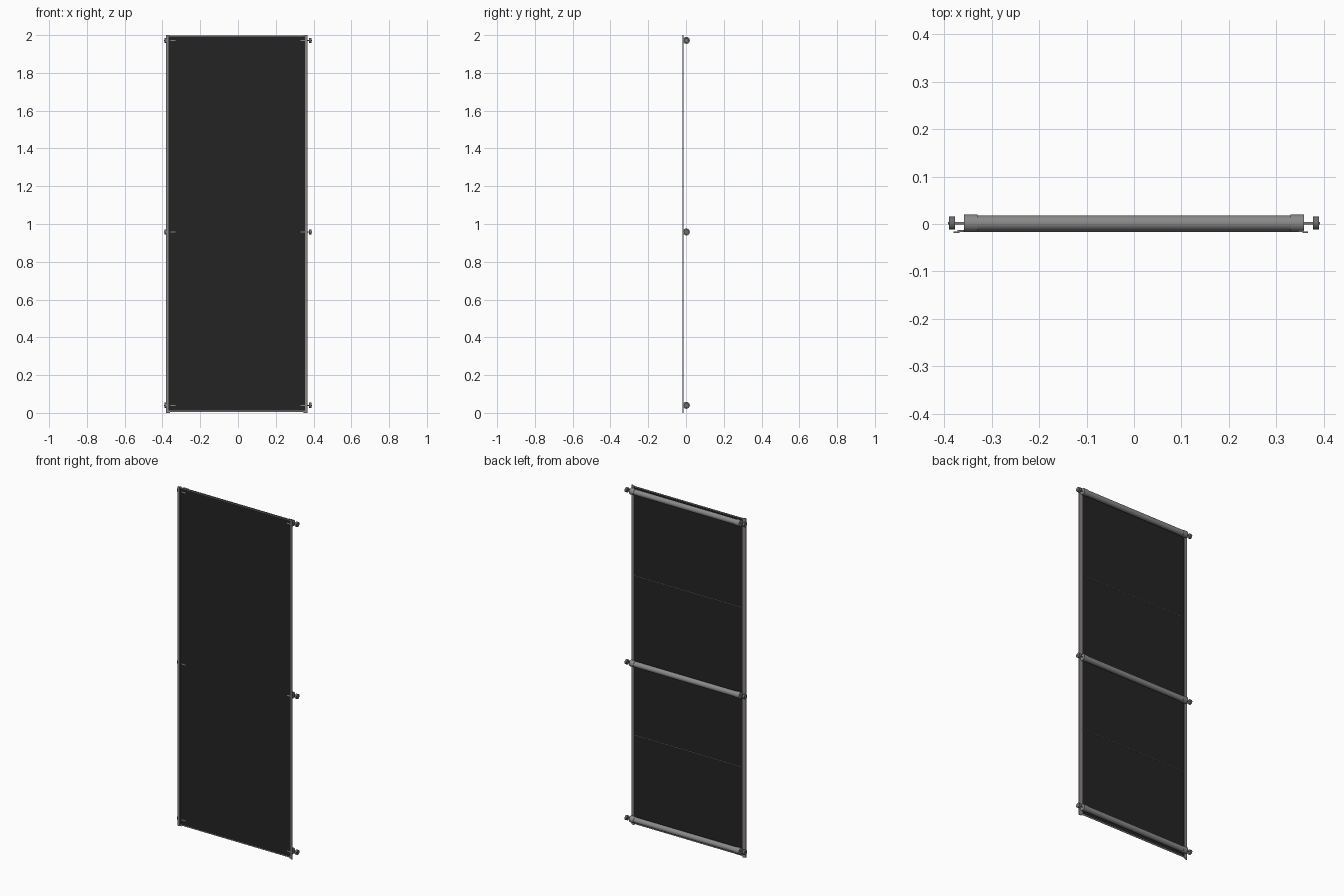
import bpy
import bmesh
import math
from mathutils import Matrix, Vector

cube = bpy.data.objects.get("Cube")
if cube:
    bpy.data.objects.remove(cube, do_unlink=True)


def material(name, rgb):
    mat = bpy.data.materials.new(name)
    mat.use_nodes = True
    color = (*rgb, 1)
    mat.diffuse_color = color
    mat.node_tree.nodes["Principled BSDF"].inputs["Base Color"].default_value = color
    return mat


BLACK = material("black_belt", (0.017, 0.017, 0.017))
STEEL = material("steel_grey", (0.25, 0.25, 0.25))
TRIM = material("trim_grey", (0.26, 0.23, 0.23))
DARK = material("dark_steel", (0.15, 0.15, 0.15))


def finish(name, bm, mat, smooth=False):
    bmesh.ops.recalc_face_normals(bm, faces=bm.faces)
    mesh = bpy.data.meshes.new(name)
    bm.to_mesh(mesh)
    bm.free()
    mesh.materials.append(mat)
    obj = bpy.data.objects.new(name, mesh)
    bpy.context.collection.objects.link(obj)
    if smooth:
        bpy.ops.object.select_all(action="DESELECT")
        obj.select_set(True)
        bpy.context.view_layer.objects.active = obj
        bpy.ops.object.shade_smooth_by_angle(angle=math.radians(40))
    return obj


def box(name, low, high, mat):
    bm = bmesh.new()
    low, high = Vector(low), Vector(high)
    size = Matrix.Diagonal((*(high - low), 1))
    bmesh.ops.create_cube(bm, size=1, matrix=Matrix.Translation((low + high) / 2) @ size)
    return finish(name, bm, mat)


def rod(name, x0, x1, y, z, radius, mat, sides=32):
    bm = bmesh.new()
    place = Matrix.Translation(((x0 + x1) / 2, y, z)) @ Matrix.Rotation(math.pi / 2, 4, "Y")
    bmesh.ops.create_cone(bm, cap_ends=True, segments=sides, radius1=radius,
                          radius2=radius, depth=abs(x1 - x0), matrix=place)
    return finish(name, bm, mat, smooth=True)


MID = -0.0065      # centre line of the sheet and its rails
AXIS_Y = 0.0017    # depth of the roller axes
HEIGHTS = {"bottom": 0.04, "middle": 0.958, "top": 1.972}

# Dark sheet with thin hems at its ends
box("sheet", (MID - 0.364, -0.0165, 0.01), (MID + 0.364, -0.0148, 1.994), BLACK)
box("bottom_hem", (MID - 0.364, -0.017, 0.006), (MID + 0.364, -0.0145, 0.012), TRIM)
box("top_hem", (MID - 0.364, -0.017, 1.992), (MID + 0.364, -0.0145, 1.997), TRIM)

# Stepped side rails: front flange outside, back flange inside
for side, s in (("left", 1), ("right", -1)):
    profile = [(0.361, -0.019), (0.3735, -0.019), (0.3735, -0.0155),
               (0.365, -0.0155), (0.365, -0.0125), (0.353, -0.0125),
               (0.353, -0.0148), (0.361, -0.0148)]
    bm = bmesh.new()
    face = bm.faces.new([bm.verts.new((MID + s * x, y, 0)) for x, y in profile])
    up = bmesh.ops.extrude_face_region(bm, geom=[face])["geom"]
    bmesh.ops.translate(bm, vec=(0, 0, 2),
                        verts=[v for v in up if isinstance(v, bmesh.types.BMVert)])
    finish(side + "_rail", bm, TRIM)

# Rollers with end collars, axles and end discs
for level, z in HEIGHTS.items():
    rod(level + "_roller", -0.335, 0.335, AXIS_Y, z, 0.0163, STEEL)
    for side, s in (("left", 1), ("right", -1)):
        tag = level + "_" + side
        rod(tag + "_collar", s * 0.33, s * 0.358, AXIS_Y, z, 0.0185, STEEL)
        rod(tag + "_axle", s * 0.35, s * 0.392, AXIS_Y, z, 0.003, STEEL, 16)
        rod(tag + "_disc", s * 0.377, s * 0.39, AXIS_Y, z, 0.0138, DARK, 24)

# Thin cross wires on the back of the sheet
for name, z in (("lower_cross_wire", 0.53), ("upper_cross_wire", 1.47)):
    rod(name, MID - 0.36, MID + 0.36, -0.0145, z, 0.0015, STEEL, 8)
